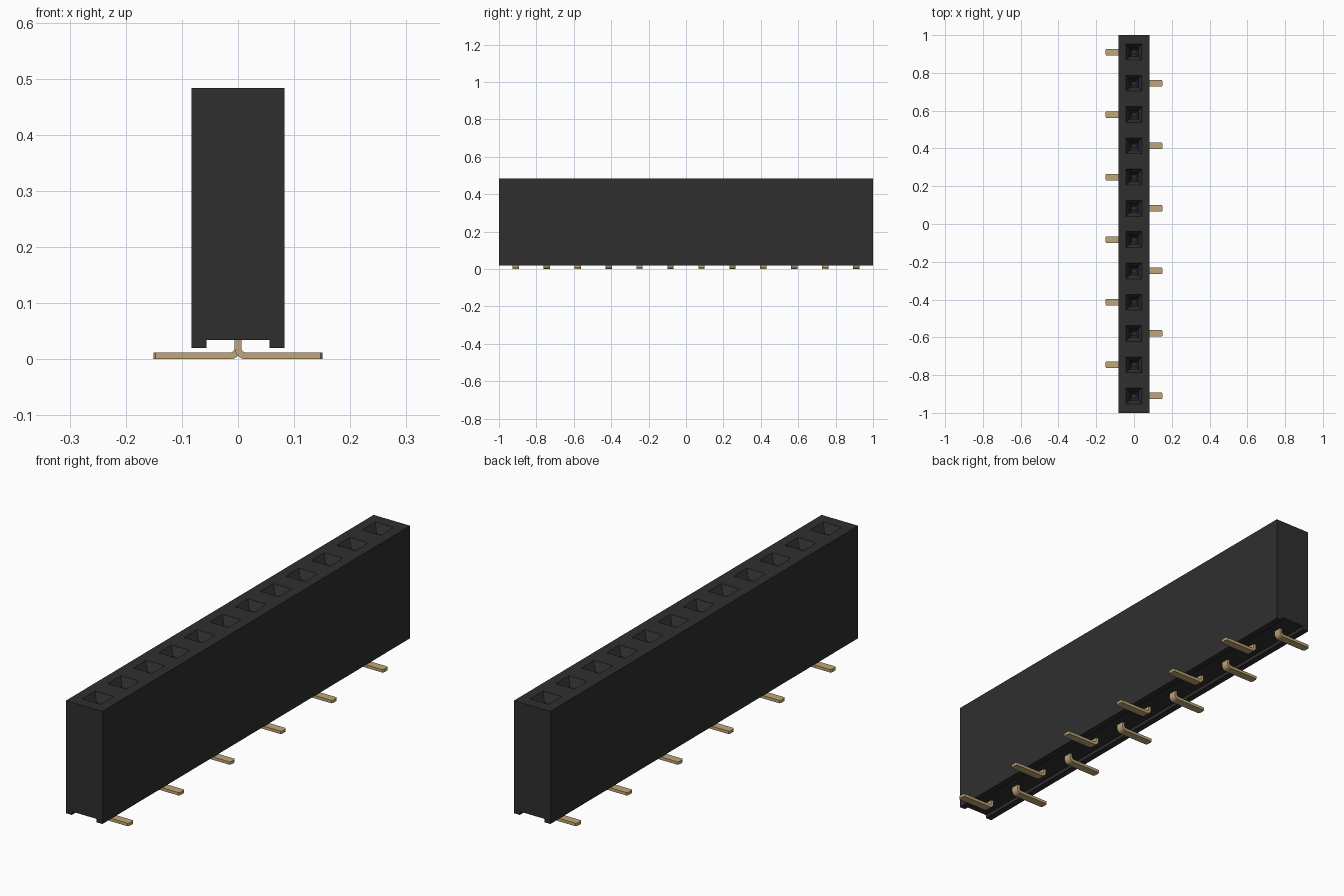
import bpy, bmesh, math

cube = bpy.data.objects.get("Cube")
if cube:
    bpy.data.objects.remove(cube, do_unlink=True)

COUNT, PITCH = 12, 0.1655
HALF_X, HALF_Y = 0.083, 1.0
BOTTOM, TOP = 0.02, 0.483


def material(name, rgb):
    m = bpy.data.materials.new(name)
    m.use_nodes = True
    m.diffuse_color = (*rgb, 1)
    bsdf = m.node_tree.nodes["Principled BSDF"]
    bsdf.inputs["Base Color"].default_value = (*rgb, 1)
    bsdf.inputs["Roughness"].default_value = 0.6
    return m


black = material("black plastic", (0.028, 0.028, 0.028))
gold = material("gold metal", (0.53, 0.38, 0.19))


def add_object(name, bm, mat):
    me = bpy.data.meshes.new(name)
    bm.to_mesh(me)
    bm.free()
    me.materials.append(mat)
    ob = bpy.data.objects.new(name, me)
    bpy.context.collection.objects.link(ob)
    return ob


# Housing: channelled cross-section swept along y, one segment per socket
profile = [(-HALF_X, BOTTOM), (-0.056, BOTTOM), (-0.056, 0.034), (0.056, 0.034),
           (0.056, BOTTOM), (HALF_X, BOTTOM), (HALF_X, TOP), (-HALF_X, TOP)]
stations = [-HALF_Y] + [(i - COUNT / 2) * PITCH for i in range(COUNT + 1)] + [HALF_Y]
bm = bmesh.new()
loops = [[bm.verts.new((x, y, z)) for x, z in profile] for y in stations]
sockets = []
n = len(profile)
for s in range(len(loops) - 1):
    for k in range(n):
        a, b = loops[s], loops[s + 1]
        f = bm.faces.new((a[k], a[(k + 1) % n], b[(k + 1) % n], b[k]))
        if k == n - 2 and 0 < s <= COUNT:
            sockets.append(f)
bm.faces.new(loops[0])
bm.faces.new(loops[-1])
bmesh.ops.recalc_face_normals(bm, faces=bm.faces[:])

# Sockets: flat rim, tapered funnel, straight shaft, small slot at the bottom
for thickness, depth in ((0.041, 0), (0.019, -0.032), (0.001, -0.2), (0.011, -0.04)):
    bmesh.ops.inset_individual(bm, faces=sockets, thickness=thickness,
                               depth=depth, use_even_offset=True)
add_object("housing", bm, black)


# Pins: bent flat strip with a chamfered tip, alternating sides
def make_pin(name, y, side):
    width, length, t, r_in = 0.034, 0.151, 0.012, 0.008
    r_out = r_in + t
    cx, cz = t / 2 + r_in, r_out
    angles = [math.pi + math.pi / 2 * i / 6 for i in range(7)]

    def rail(r):
        arc = [(cx + r * math.cos(a), cz + r * math.sin(a)) for a in angles]
        return [(cx - r, 0.06)] + arc + [(length - 0.004, cz - r), (length, cz - r)]

    inner, outer = rail(r_in), rail(r_out)
    bm = bmesh.new()
    rings = []
    for i, (p, q) in enumerate(zip(inner, outer)):
        w = width / 2 - (0.006 if i == len(inner) - 1 else 0)
        rings.append([bm.verts.new((side * x, y + dy, z))
                      for (x, z), dy in ((p, -w), (p, w), (q, w), (q, -w))])
    for a, b in zip(rings, rings[1:]):
        for k in range(4):
            bm.faces.new((a[k], a[(k + 1) % 4], b[(k + 1) % 4], b[k]))
    bm.faces.new(rings[0])
    bm.faces.new(rings[-1])
    bmesh.ops.recalc_face_normals(bm, faces=bm.faces[:])
    return add_object(name, bm, gold)


for i in range(COUNT):
    side = 1 if i % 2 == 0 else -1
    pin = make_pin(f"pin_{i + 1}", (i - (COUNT - 1) / 2) * PITCH, side)
    bpy.ops.object.select_all(action='DESELECT')
    pin.select_set(True)
    bpy.context.view_layer.objects.active = pin
    bpy.ops.object.shade_smooth_by_angle(angle=math.radians(30))
